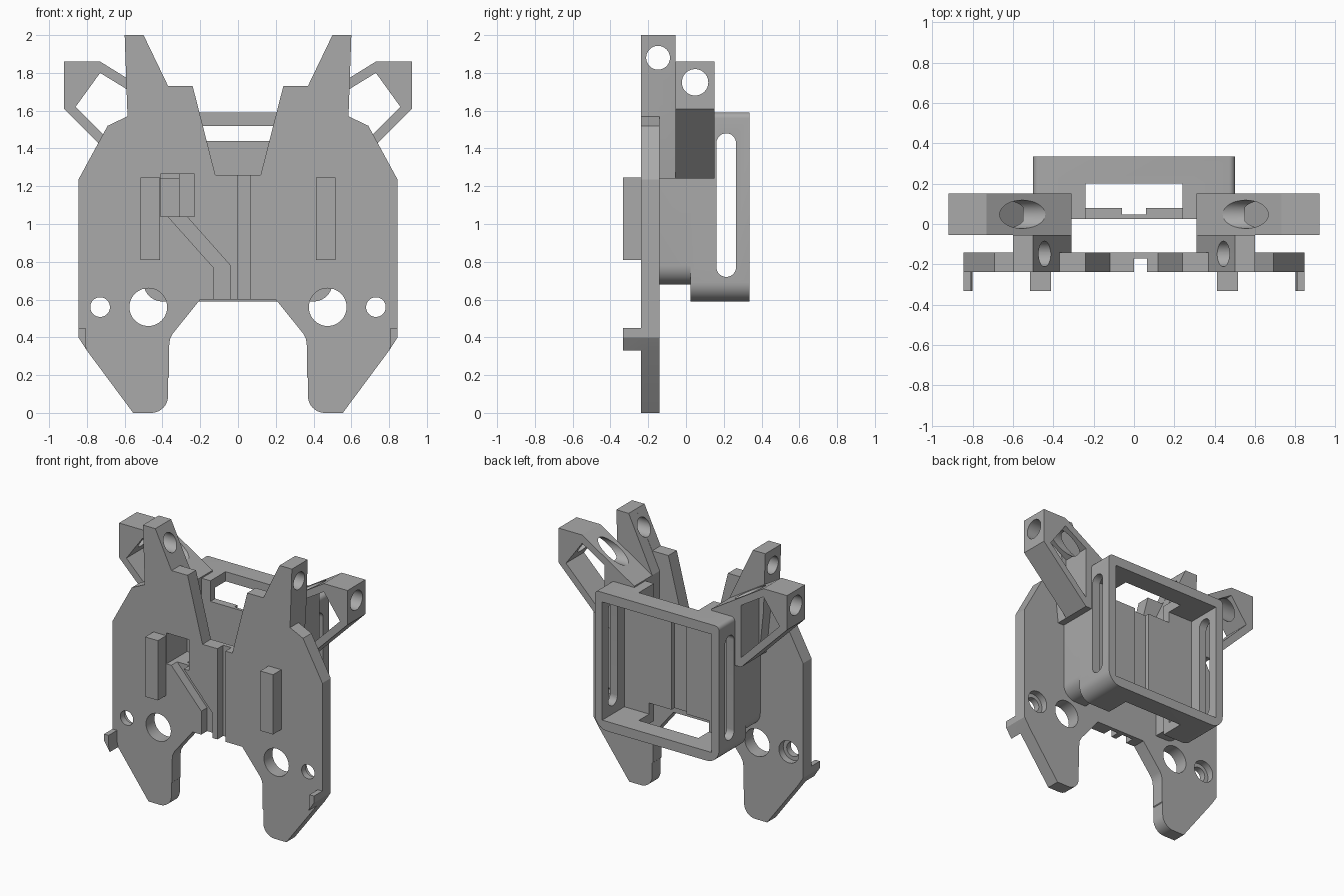
import bpy, bmesh, math
from mathutils import Matrix

if "Cube" in bpy.data.objects:
    bpy.data.objects.remove(bpy.data.objects["Cube"])

grey = bpy.data.materials.new("plain_grey")
grey.diffuse_color = (0.4, 0.4, 0.4, 1)
grey.use_nodes = True
grey.node_tree.nodes["Principled BSDF"].inputs["Base Color"].default_value = grey.diffuse_color


def finish(name, bm):
    bmesh.ops.recalc_face_normals(bm, faces=bm.faces)
    me = bpy.data.meshes.new(name)
    bm.to_mesh(me)
    bm.free()
    me.materials.append(grey)
    ob = bpy.data.objects.new(name, me)
    bpy.context.collection.objects.link(ob)
    return ob


def prism(name, pts, y0, y1):
    """Extrude an (x, z) outline from y0 to y1."""
    bm = bmesh.new()
    face = bm.faces.new([bm.verts.new((x, y0, z)) for x, z in pts])
    new = bmesh.ops.extrude_face_region(bm, geom=[face])["geom"]
    bmesh.ops.translate(bm, vec=(0, y1 - y0, 0), verts=[v for v in new if isinstance(v, bmesh.types.BMVert)])
    return finish(name, bm)


def box(name, x0, x1, y0, y1, z0, z1):
    return prism(name, [(x0, z0), (x1, z0), (x1, z1), (x0, z1)], y0, y1)


def cyl(name, r, length, loc, axis):
    bm = bmesh.new()
    rot = Matrix.Rotation(math.pi / 2, 4, 'Y' if axis == 'x' else 'X')
    bmesh.ops.create_cone(bm, cap_ends=True, segments=40, radius1=r, radius2=r, depth=length,
                          matrix=Matrix.Translation(loc) @ rot)
    return finish(name, bm)


def arc(cx, cz, r, a0, a1, n=10):
    return [(cx + r * math.cos(math.radians(a0 + (a1 - a0) * i / n)),
             cz + r * math.sin(math.radians(a0 + (a1 - a0) * i / n))) for i in range(n + 1)]


def flip(pts, s):
    return [(s * x, z) for x, z in pts]


def combine(ob, other, op):
    mod = ob.modifiers.new("bool", 'BOOLEAN')
    mod.operation, mod.solver, mod.object = op, 'EXACT', other
    bpy.context.view_layer.objects.active = ob
    bpy.ops.object.modifier_apply(modifier=mod.name)
    bpy.data.objects.remove(other)


def add(ob, other):
    combine(ob, other, 'UNION')


def cut(ob, other):
    combine(ob, other, 'DIFFERENCE')


F, B = -0.237, -0.14          # front and back of the plate

# Front plate outline, mirrored about x = 0
half = [(0.12, 1.26), (0.24, 1.73), (0.37, 1.73), (0.50, 2.0), (0.60, 2.0), (0.585, 1.57),
        (0.69, 1.52), (0.845, 1.235), (0.845, 0.40), (0.80, 0.33), (0.555, 0.0)]
half += arc(0.46, 0.09, 0.09, 270, 180)
half += [(0.37, 0.185), (0.365, 0.19), (0.365, 0.35), (0.36, 0.39), (0.345, 0.42), (0.2, 0.60)]
plate = prism("front_plate", half + flip(half, -1)[::-1], F, B)

for s in (1, -1):
    # Thick horn backing
    horn = [(0.31, 1.24), (0.55, 1.24), (0.585, 1.57), (0.60, 2.0), (0.50, 2.0), (0.31, 1.6)]
    add(plate, prism("horn", flip(horn, s), -0.16, -0.055))
    # Raised rib and edge tab on the front
    add(plate, box("rib", *sorted((s * 0.412, s * 0.515)), -0.333, -0.2, 0.81, 1.245))
    tab = [(0.808, 0.45), (0.845, 0.45), (0.845, 0.40), (0.80, 0.33), (0.808, 0.37)]
    add(plate, prism("tab", flip(tab, s), -0.333, -0.2))
    # Holes: large, small with counterbore, and cross hole in the horn
    cut(plate, cyl("hole", 0.10, 0.5, (s * 0.475, -0.19, 0.56), 'y'))
    cut(plate, cyl("hole", 0.052, 0.5, (s * 0.73, -0.19, 0.56), 'y'))
    cut(plate, cyl("hole", 0.08, 0.1, (s * 0.73, -0.14, 0.56), 'y'))
    cut(plate, cyl("hole", 0.063, 0.6, (s * 0.5, -0.148, 1.88), 'x'))

# Straight groove, angled groove and square pocket
cut(plate, box("groove", 0.0, 0.065, -0.3, -0.17, 0.5, 1.3))
cut(plate, prism("groove", [(-0.38, 1.05), (-0.28, 1.05), (-0.04, 0.78), (-0.04, 0.5),
                            (-0.13, 0.5), (-0.13, 0.77)], -0.3, -0.17))
cut(plate, box("pocket", -0.41, -0.23, -0.3, -0.1, 1.04, 1.265))

# Rear box frame with rounded outer corners
outline = (arc(0.4, 0.69, 0.1, 270, 360) + arc(0.47, 1.56, 0.03, 0, 90, 5))
frame = prism("box_frame", outline + flip(outline, -1)[::-1], 0.025, 0.335)

for s in (1, -1):
    # Side pillar joining frame and plate
    pillar = [(0.31, 0.68)] + arc(0.4, 0.78, 0.1, 270, 360) + [(0.5, 1.3), (0.31, 1.3)]
    add(frame, prism("pillar", flip(pillar, s), B, 0.05))
    # Angled side arm with open window and cross hole
    arm = [(0.31, 1.24), (0.55, 1.24), (0.92, 1.61), (0.92, 1.86), (0.73, 1.86), (0.31, 1.6)]
    window = [(0.55, 1.31), (0.86, 1.62), (0.73, 1.80), (0.55, 1.69)]
    arm_ob = prism("arm", flip(arm, s), -0.055, 0.152)
    cut(arm_ob, prism("window", flip(window, s), -0.2, 0.3))
    cut(arm_ob, cyl("hole", 0.07, 0.8, (s * 0.7, 0.048, 1.75), 'x'))
    add(frame, arm_ob)

# Open interior, top and bottom cable openings, centre groove, pocket
cut(frame, box("inside", -0.44, 0.44, 0.08, 0.5, 0.66, 1.52))
cut(frame, box("opening", -0.24, 0.24, 0.0, 0.2, 1.44, 1.8))
cut(frame, box("opening", -0.24, 0.24, 0.0, 0.2, 0.4, 0.74))
cut(frame, box("groove", -0.06, 0.06, 0.047, 0.1, 0.5, 1.7))
cut(frame, box("pocket", -0.41, -0.2, -0.3, 0.0, 1.04, 1.265))

# Long slots through both side walls
for z in (0.772, 1.428):
    cut(frame, cyl("slot_end", 0.052, 2.0, (0, 0.213, z), 'x'))
cut(frame, box("slot", -1, 1, 0.161, 0.265, 0.772, 1.428))

for ob in (plate, frame):
    bpy.ops.object.select_all(action='DESELECT')
    ob.select_set(True)
    bpy.context.view_layer.objects.active = ob
    bpy.ops.object.shade_smooth_by_angle(angle=math.radians(25))
